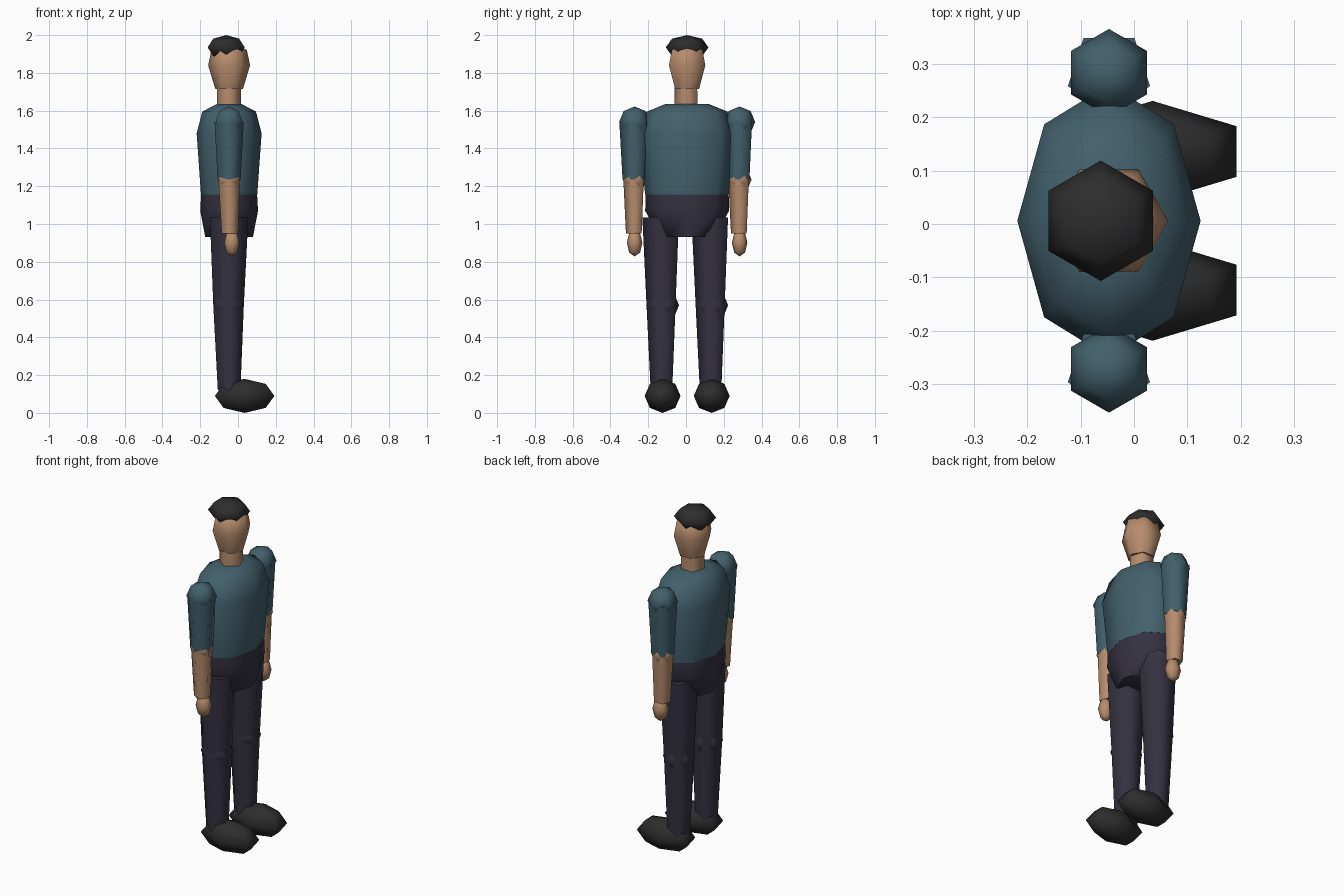
import bpy, bmesh, math

if "Cube" in bpy.data.objects:
    bpy.data.objects.remove(bpy.data.objects["Cube"])

CX, CY = -0.047, 0.006   # body axis


def mat(name, rgb):
    m = bpy.data.materials.new(name)
    m.diffuse_color = (*rgb, 1)
    m.use_nodes = True
    m.node_tree.nodes["Principled BSDF"].inputs["Base Color"].default_value = m.diffuse_color
    return m


SHIRT = mat("teal_shirt", (0.055, 0.118, 0.15))
SKIN = mat("tan_skin", (0.47, 0.262, 0.152))
TROUSERS = mat("dark_trousers", (0.036, 0.032, 0.053))
BLACK = mat("black_hair_and_shoes", (0.026, 0.026, 0.026))


def finish(ob, material):
    ob.data.materials.append(material)
    bpy.ops.object.select_all(action='DESELECT')
    ob.select_set(True)
    bpy.context.view_layer.objects.active = ob
    bpy.ops.object.shade_smooth_by_angle(angle=math.radians(74))


def loft(name, material, sides, rings, start=0.0):
    """Closed skin through rings of (x, y, z, radius x, radius y)."""
    bm = bmesh.new()
    loops = []
    for x, y, z, rx, ry in rings:
        loop = []
        for i in range(sides):
            a = start + math.tau * i / sides
            loop.append(bm.verts.new((x + rx * math.cos(a), y + ry * math.sin(a), z)))
        loops.append(loop)
    for lo, hi in zip(loops, loops[1:]):
        for i in range(sides):
            j = (i + 1) % sides
            bm.faces.new((lo[i], lo[j], hi[j], hi[i]))
    bm.faces.new(loops[0][::-1])
    bm.faces.new(loops[-1])
    bmesh.ops.recalc_face_normals(bm, faces=bm.faces)
    me = bpy.data.meshes.new(name)
    bm.to_mesh(me)
    bm.free()
    ob = bpy.data.objects.new(name, me)
    bpy.context.collection.objects.link(ob)
    finish(ob, material)


def ball(name, material, centre, radii):
    """Six-sided, four-band ellipsoid."""
    bpy.ops.mesh.primitive_uv_sphere_add(segments=6, ring_count=4, radius=1)
    ob = bpy.context.object
    ob.name = name
    # turn so that a corner points along x, then bake size and place
    for v in ob.data.vertices:
        v.co = (centre[0] + v.co.x * radii[0],
                centre[1] + v.co.y * radii[1],
                centre[2] + v.co.z * radii[2])
    finish(ob, material)


def limb(name, material, low, high):
    """Five-sided tapered tube; each end is (x, y, z, radius)."""
    loft(name, material, 5, [(*low, low[3]), (*high, high[3])], -math.pi / 2)


# Torso and pelvis
loft("torso", SHIRT, 8, [
    (CX, CY, 1.155, 0.149, 0.222),
    (CX, CY, 1.48, 0.172, 0.256),
    (CX, CY, 1.595, 0.142, 0.213),
    (CX, CY, 1.635, 0.066, 0.116)])
loft("pelvis", TROUSERS, 8, [
    (CX, CY, 0.93, 0.126, 0.145),
    (CX, CY, 1.07, 0.153, 0.222),
    (CX, CY, 1.16, 0.148, 0.22)])

# Neck, head and hair
limb("neck", SKIN, (CX, CY, 1.60, 0.067), (CX, CY, 1.73, 0.066))
loft("head", SKIN, 6, [
    (CX, CY, 1.715, 0.073, 0.073),
    (CX, CY, 1.84, 0.111, 0.111),
    (CX, CY, 1.92, 0.094, 0.094),
    (CX, CY, 1.95, 0.05, 0.05)])
ball("hair", BLACK, (-0.0625, CY, 1.935), (0.113, 0.113, 0.065))

# Arms and legs on both sides
for side, s in (("left", 1), ("right", -1)):
    ay = CY + s * 0.278
    ball(side + "_shoulder", SHIRT, (CX, ay, 1.54), (0.082, 0.082, 0.082))
    limb(side + "_sleeve", SHIRT, (CX, ay, 1.235, 0.064), (CX, ay, 1.54, 0.081))
    ball(side + "_elbow", SKIN, (CX, ay, 1.235), (0.063, 0.063, 0.063))
    limb(side + "_forearm", SKIN, (CX + 0.004, ay, 0.95, 0.046), (CX, ay, 1.24, 0.06))
    ball(side + "_hand", SKIN, (CX + 0.014, ay, 0.90), (0.045, 0.041, 0.072))

    ly = CY + s * 0.13
    limb(side + "_thigh", TROUSERS, (CX - 0.003, ly, 0.57, 0.085), (CX, ly, 1.035, 0.107))
    ball(side + "_knee", TROUSERS, (CX - 0.003, ly, 0.57), (0.087, 0.087, 0.087))
    limb(side + "_shin", TROUSERS, (CX, ly, 0.12, 0.063), (CX - 0.003, ly, 0.57, 0.085))
    ball(side + "_shoe", BLACK, (0.035, ly, 0.09), (0.182, 0.095, 0.09))
